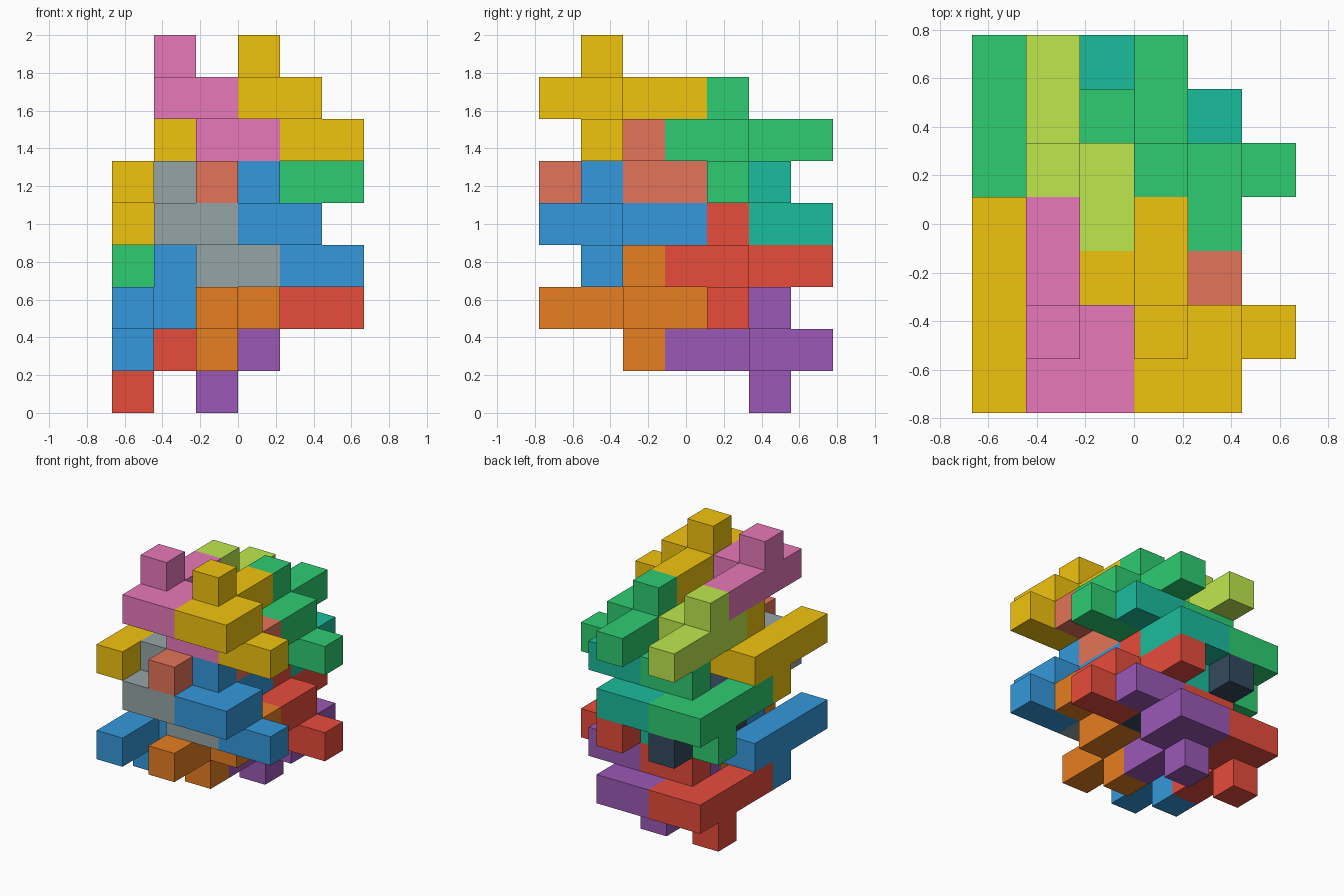
import bpy, bmesh
from mathutils import Vector

if "Cube" in bpy.data.objects:
    bpy.data.objects.remove(bpy.data.objects["Cube"])

U = 2 / 9                      # edge length of one cube cell
ORIGIN = Vector((-3 * U, -3.5 * U, 0))

# Nine-cube piece relative to its base cell: bar, knob, side pair, stepped arm
SHAPE = [(0, -1, 0), (0, 0, 0), (0, 1, 0), (0, 2, 0), (0, 0, 1),
         (1, -1, 0), (1, 0, 0), (1, 0, -1), (2, 0, -1)]

COLOURS = {
    "yellow": (241, 196, 15), "pink": (232, 121, 186), "green": (46, 204, 113),
    "lime": (190, 232, 78), "blue": (52, 152, 219), "grey": (149, 165, 166),
    "red": (231, 76, 60), "navy": (52, 73, 94), "salmon": (228, 116, 88),
    "teal": (26, 188, 156), "orange": (230, 126, 34), "purple": (155, 89, 182),
}

# Interlocking pieces: colour, base cell, flip (+1 upright, -1 turned over about x)
PIECES = [
    ("yellow", (3, 1, 7), 1), ("pink", (1, 1, 7), 1),
    ("green", (3, 4, 6), 1), ("lime", (1, 4, 6), 1),
    ("blue", (3, 1, 4), 1), ("grey", (1, 1, 4), 1),
    ("red", (3, 4, 3), 1), ("navy", (1, 4, 3), 1),
    ("yellow", (0, 2, 5), -1), ("salmon", (2, 2, 5), -1),
    ("green", (0, 5, 4), -1), ("teal", (2, 5, 4), -1),
    ("blue", (0, 2, 2), -1), ("orange", (2, 2, 2), -1),
    ("red", (0, 5, 1), -1), ("purple", (2, 5, 1), -1),
]


def linear(c):
    c /= 255
    return c / 12.92 if c <= 0.04045 else ((c + 0.055) / 1.055) ** 2.4


def material(name):
    mat = bpy.data.materials.get(name)
    if mat is None:
        mat = bpy.data.materials.new(name)
        mat.diffuse_color = (*[linear(c) for c in COLOURS[name]], 1)
        mat.use_nodes = True
        mat.node_tree.nodes["Principled BSDF"].inputs["Base Color"].default_value = mat.diffuse_color
    return mat


def add_piece(colour, base, flip):
    cells = {(base[0] + x, base[1] + flip * y, base[2] + flip * z)
             for x, y, z in SHAPE}
    bm = bmesh.new()
    # Outer skin only: a square wherever a cell has no neighbour of its own piece
    for cell in cells:
        centre = Vector(cell) + Vector((0.5, 0.5, 0.5))
        for axis in range(3):
            for sign in (-1, 1):
                n = Vector((0, 0, 0))
                n[axis] = sign
                if tuple(int(c + d) for c, d in zip(cell, n)) in cells:
                    continue
                a = Vector((0, 0, 0))
                a[(axis + 1) % 3] = 0.5
                b = n.cross(a)
                mid = centre + n * 0.5
                corners = (mid - a - b, mid + a - b, mid + a + b, mid - a + b)
                bm.faces.new([bm.verts.new(ORIGIN + p * U) for p in corners])
    bmesh.ops.remove_doubles(bm, verts=bm.verts, dist=1e-4)
    bmesh.ops.dissolve_limit(bm, angle_limit=0.01, verts=bm.verts, edges=bm.edges)
    bmesh.ops.recalc_face_normals(bm, faces=bm.faces)
    name = f"{colour}_{'upright' if flip > 0 else 'turned'}_piece"
    mesh = bpy.data.meshes.new(name)
    bm.to_mesh(mesh)
    bm.free()
    mesh.materials.append(material(colour))
    bpy.context.collection.objects.link(bpy.data.objects.new(name, mesh))


for piece in PIECES:
    add_piece(*piece)
